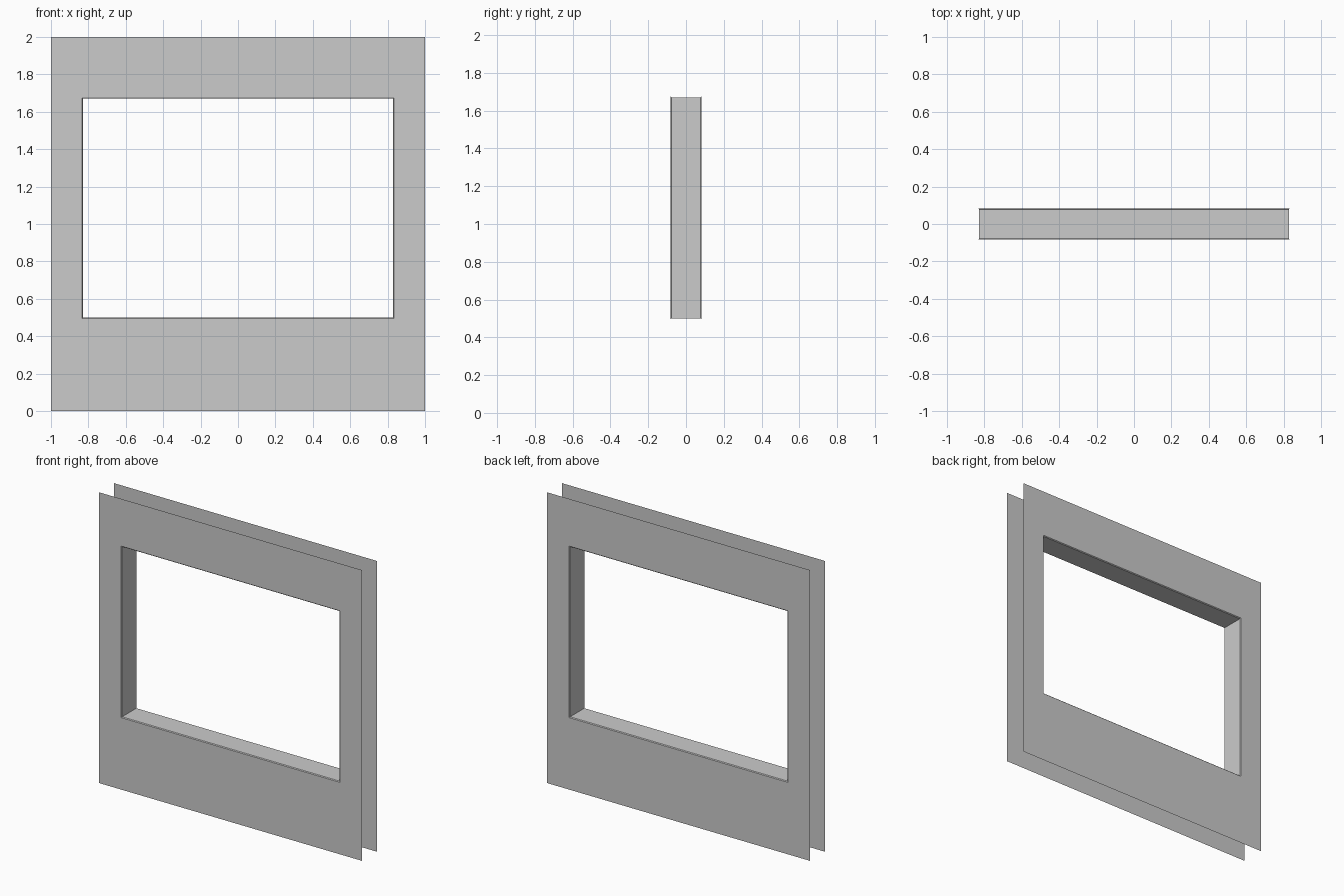
import bpy, bmesh

if "Cube" in bpy.data.objects:
    bpy.data.objects.remove(bpy.data.objects["Cube"])

HALF_DEPTH = 0.082
BEVEL = 0.005
X_OPEN, Z_LOW, Z_HIGH = 0.828, 0.50, 1.67

bm = bmesh.new()


def ring(x, z0, z1, y):
    return [bm.verts.new(p) for p in
            ((-x, y, z0), (x, y, z0), (x, y, z1), (-x, y, z1))]


def opening(grow, y):
    return ring(X_OPEN + grow, Z_LOW - grow, Z_HIGH + grow, y)


# front sheet, softened opening edge, lining, then the back sheet
rings = [
    ring(1, 0, 2, -HALF_DEPTH),
    opening(BEVEL, -HALF_DEPTH),
    opening(0, -HALF_DEPTH + BEVEL),
    opening(0, HALF_DEPTH - BEVEL),
    opening(BEVEL, HALF_DEPTH),
    ring(1, 0, 2, HALF_DEPTH),
]
# the outer rim stays open
for a, b in zip(rings, rings[1:]):
    for i in range(4):
        j = (i + 1) % 4
        bm.faces.new((a[i], a[j], b[j], b[i]))

mesh = bpy.data.meshes.new("window_wall")
bm.to_mesh(mesh)
bm.free()
wall = bpy.data.objects.new("window_wall", mesh)
bpy.context.collection.objects.link(wall)
